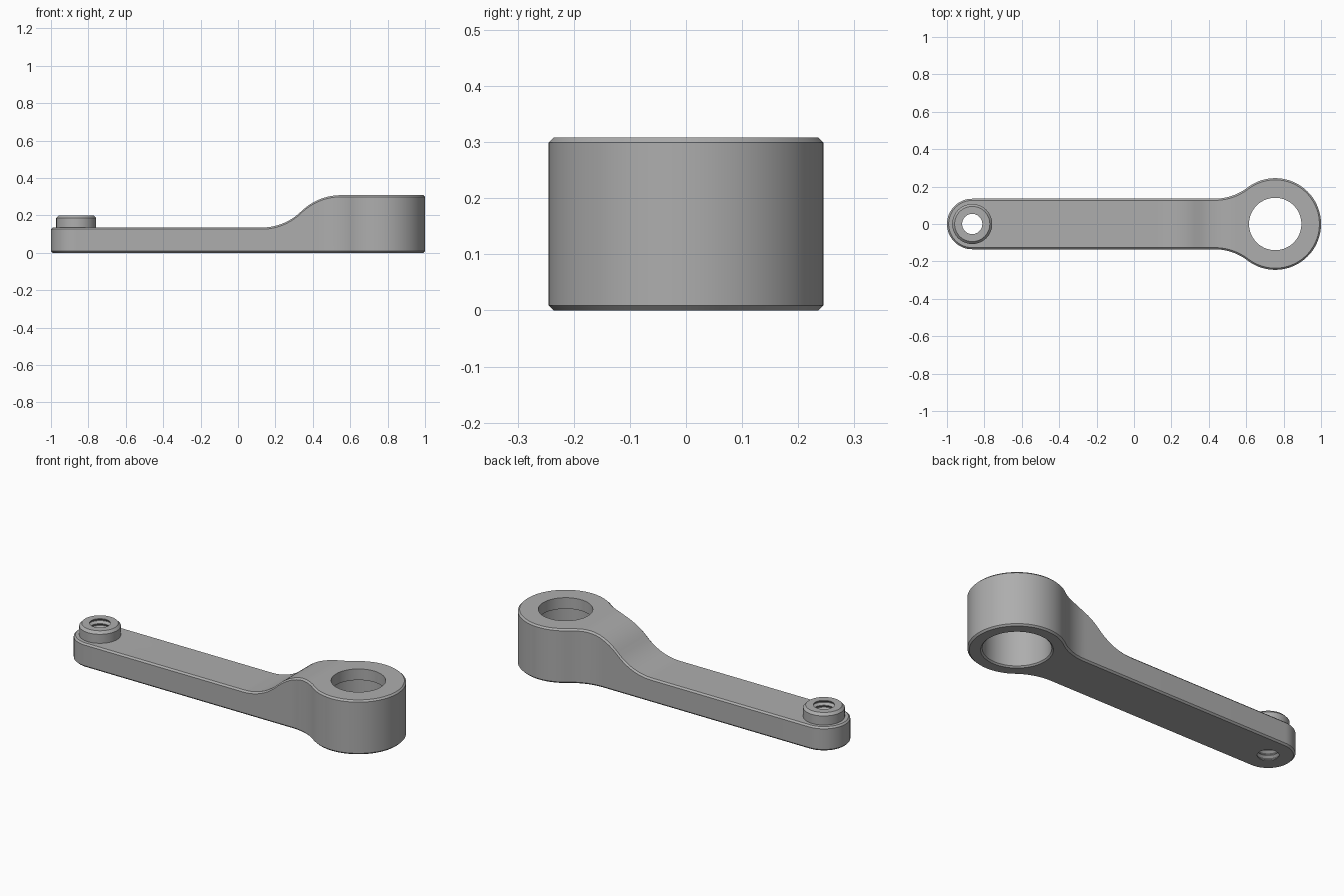
import bpy
import bmesh
from math import sin, cos, pi, radians, atan2, hypot, sqrt

if "Cube" in bpy.data.objects:
    bpy.data.objects.remove(bpy.data.objects["Cube"], do_unlink=True)

# Main dimensions
ARM_W, ARM_H = 0.135, 0.135
PIN_X = -0.865
HUB_X, HUB_R, HUB_H = 0.755, 0.245, 0.308
RAMP_START, RAMP_END = 0.126, 0.55
FILLET_X, FILLET_R = 0.43, 0.29
CHAMFER = 0.009

steel = bpy.data.materials.new("grey steel")
steel.use_nodes = True
GREY = (0.42, 0.42, 0.42, 1)
steel.diffuse_color = GREY
steel.node_tree.nodes["Principled BSDF"].inputs["Base Color"].default_value = GREY


def make_object(name, bm):
    bmesh.ops.recalc_face_normals(bm, faces=bm.faces)
    mesh = bpy.data.meshes.new(name)
    bm.to_mesh(mesh)
    bm.free()
    mesh.materials.append(steel)
    obj = bpy.data.objects.new(name, mesh)
    bpy.context.collection.objects.link(obj)
    return obj


def lathe(name, profile, x, steps=64):
    """Revolve (radius, z) points about a vertical axis at x."""
    bm = bmesh.new()
    rings = [[bm.verts.new((x + r * cos(2 * pi * i / steps), r * sin(2 * pi * i / steps), z))
              for i in range(steps)] for r, z in profile]
    for a, b in zip(rings, rings[1:]):
        for i in range(steps):
            j = (i + 1) % steps
            bm.faces.new((a[i], a[j], b[j], b[i]))
    bm.faces.new(rings[0])
    bm.faces.new(rings[-1])
    return make_object(name, bm)


def top_height(x):
    """Two tangent arcs join the low arm to the tall hub."""
    run, rise = RAMP_END - RAMP_START, HUB_H - ARM_H
    radius = (run ** 2 + rise ** 2) / (4 * rise)
    t = min(max(x - RAMP_START, 0), run)
    if t < run / 2:
        return ARM_H + radius - sqrt(radius ** 2 - t ** 2)
    return HUB_H - radius + sqrt(radius ** 2 - (run - t) ** 2)


def half_outline():
    """Points (x, y, normal angle) along the back half, pin end to hub end."""
    pts = []
    for i in range(17):
        a = pi - pi / 2 * i / 16
        pts.append((PIN_X + ARM_W * cos(a), ARM_W * sin(a), a))
    for i in range(14):
        pts.append((RAMP_START + (FILLET_X - RAMP_START) * i / 14, ARM_W, pi / 2))
    centre_y = ARM_W + FILLET_R
    join = atan2(centre_y, FILLET_X - HUB_X)
    for i in range(13):
        a = pi / 2 + (join - pi / 2) * i / 12
        pts.append((FILLET_X - FILLET_R * cos(a), centre_y - FILLET_R * sin(a), a))
    for i in range(1, 41):
        a = join * (1 - i / 40)
        pts.append((HUB_X + HUB_R * cos(a), HUB_R * sin(a), a))
    return pts


# Lever body: four stacked outlines with chamfered rims
half = half_outline()
n = len(half)
outline = half + [(x, -y, -a) for x, y, a in half[-2:0:-1]]
total = len(outline)
bm = bmesh.new()


def ring(inset, height):
    verts = []
    for x, y, a in outline:
        px, py = x - inset * cos(a), y - inset * sin(a)
        verts.append(bm.verts.new((px, py, height(px))))
    return verts


levels = [ring(CHAMFER, lambda x: 0), ring(0, lambda x: CHAMFER),
          ring(0, lambda x: top_height(x) - CHAMFER), ring(CHAMFER, top_height)]
for low, high in zip(levels, levels[1:]):
    for i in range(total):
        j = (i + 1) % total
        bm.faces.new((low[i], low[j], high[j], high[i]))
bm.faces.new(levels[0])
top = levels[-1]
for i in range(n - 1):
    corners = [top[i], top[i + 1], top[-i - 1], top[-i]]
    if i == 0:
        corners = [top[0], top[1], top[-1]]
    elif i == n - 2:
        corners = [top[i], top[i + 1], top[-i]]
    bm.faces.new(corners)
body = make_object("lever_body", bm)

# Raised boss on the pin end
boss = lathe("threaded_boss", [(0.107, ARM_H), (0.107, 0.186), (0.094, 0.2), (0.05, 0.2)], PIN_X)

# Hub bore: wide from below, narrow lip at the top
bore = lathe("bore_cutter", [(0.19, -0.01), (0.172, 0.008), (0.172, 0.245),
                             (0.14, 0.245), (0.14, 0.35)], HUB_X, 96)

# Threaded hole: zigzag grooves
PITCH = 0.028
thread = [(0.054, -0.02)]
for k in range(7):
    z = 0.004 + k * PITCH
    thread += [(0.054, z), (0.066, z + PITCH * 0.4), (0.066, z + PITCH * 0.5), (0.054, z + PITCH * 0.9)]
thread.append((0.054, 0.25))
hole = lathe("thread_cutter", thread, PIN_X, 48)


def cut(obj, cutter):
    cutter.hide_render = True
    mod = obj.modifiers.new("hole", "BOOLEAN")
    mod.operation = "DIFFERENCE"
    mod.solver = "EXACT"
    mod.object = cutter
    bpy.context.view_layer.objects.active = obj
    bpy.ops.object.modifier_apply(modifier=mod.name)


cut(body, bore)
cut(body, hole)
cut(boss, hole)
for cutter in (bore, hole):
    bpy.data.objects.remove(cutter, do_unlink=True)

# Smooth curves, crisp edges
for obj in (body, boss):
    obj.data.shade_smooth()
    obj.data.set_sharp_from_angle(angle=radians(25))
